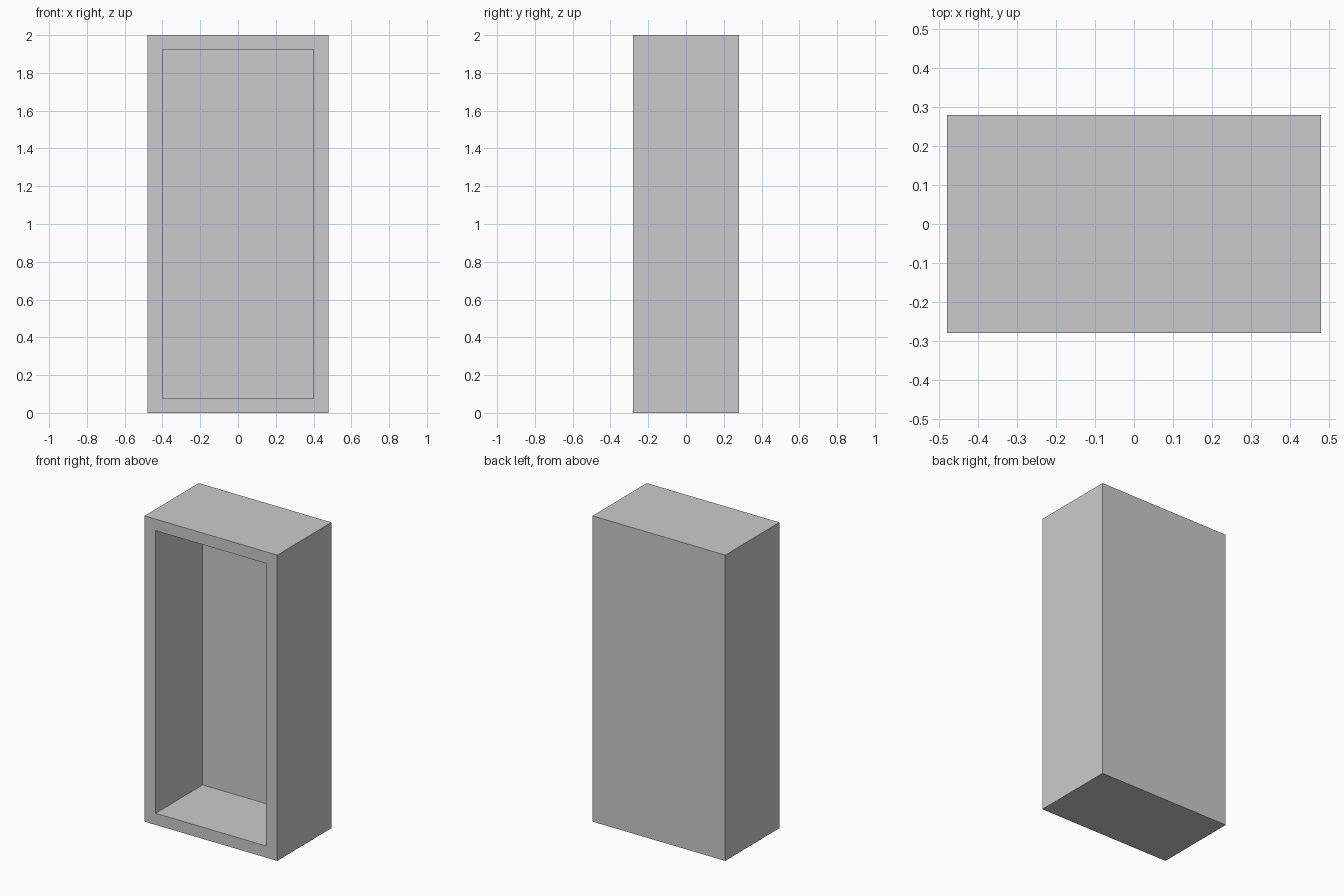
import bpy
import bmesh
from mathutils import Matrix, Vector

if "Cube" in bpy.data.objects:
    bpy.data.objects.remove(bpy.data.objects["Cube"])

W, D, H = 0.96, 0.56, 2.0
SIDE, RIM, BACK = 0.08, 0.076, 0.074

# Outer block standing on the ground
bm = bmesh.new()
bmesh.ops.create_cube(bm, size=1.0, matrix=Matrix.Translation((0, 0, H / 2)) @ Matrix.Diagonal((W, D, H, 1)))

# Front frame: inset the front face, then fit the opening
bm.faces.ensure_lookup_table()
bm.normal_update()
front = next(f for f in bm.faces if f.normal.y < -0.9)
bmesh.ops.inset_region(bm, faces=[front], thickness=0.05)
for v in front.verts:
    v.co.x = (W / 2 - SIDE) * (1 if v.co.x > 0 else -1)
    v.co.z = H - RIM if v.co.z > H / 2 else RIM

# Recess: push the opening back to the rear panel
ext = bmesh.ops.extrude_discrete_faces(bm, faces=[front])
bmesh.ops.translate(bm, verts=ext["faces"][0].verts, vec=Vector((0, D - BACK, 0)))
bmesh.ops.recalc_face_normals(bm, faces=bm.faces)

mesh = bpy.data.meshes.new("cabinet_shell")
bm.to_mesh(mesh)
bm.free()
shell = bpy.data.objects.new("cabinet_shell", mesh)
bpy.context.collection.objects.link(shell)
